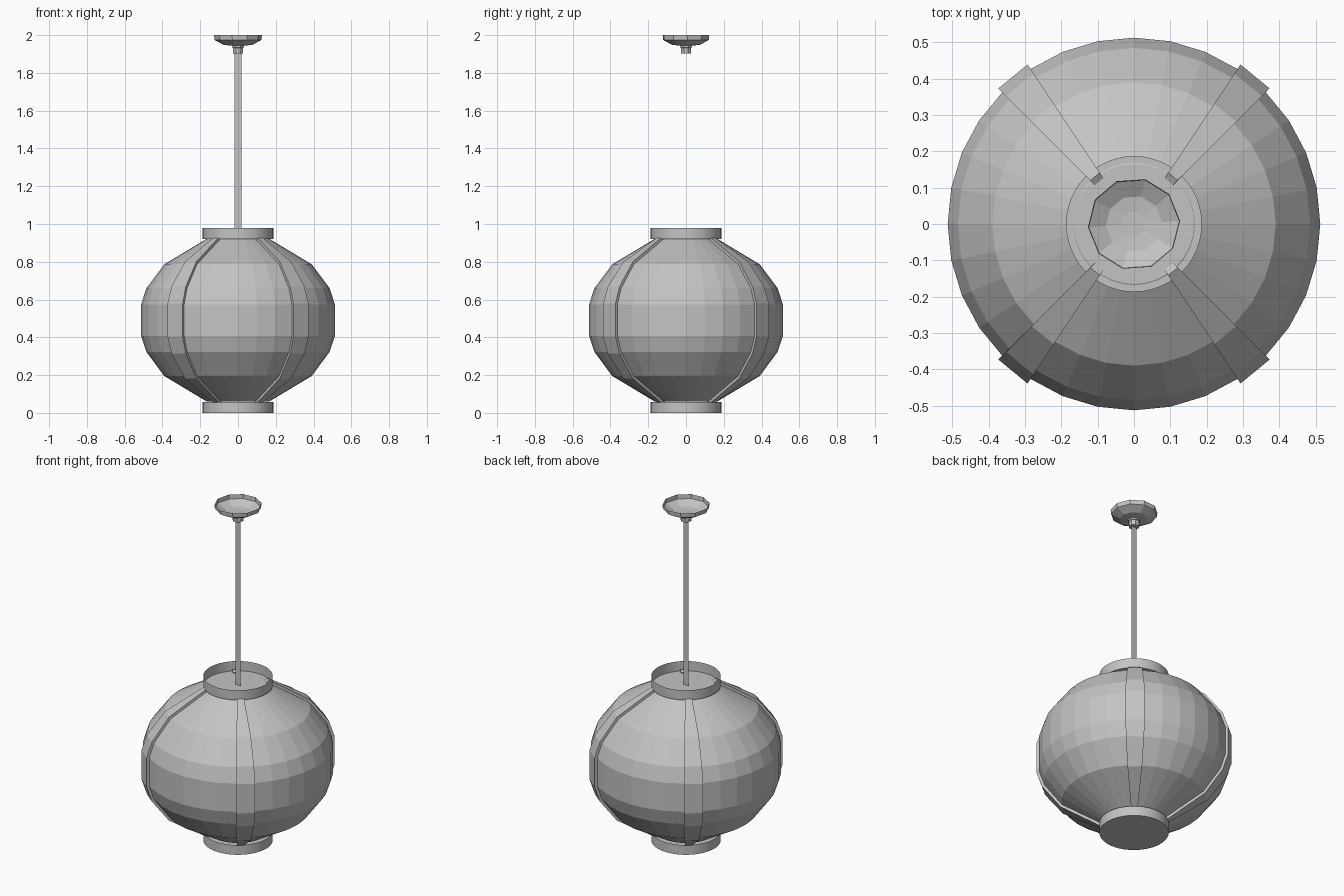
import bpy, bmesh
from math import cos, sin, radians, pi

if "Cube" in bpy.data.objects:
    bpy.data.objects.remove(bpy.data.objects["Cube"], do_unlink=True)

grey = bpy.data.materials.new("plain_grey")
grey.use_nodes = True
grey.diffuse_color = (0.55, 0.55, 0.55, 1)
grey.node_tree.nodes["Principled BSDF"].inputs["Base Color"].default_value = grey.diffuse_color


def finish(name, bm, recalc=True):
    if recalc:
        bmesh.ops.recalc_face_normals(bm, faces=bm.faces)
    mesh = bpy.data.meshes.new(name)
    bm.to_mesh(mesh)
    bm.free()
    mesh.materials.append(grey)
    obj = bpy.data.objects.new(name, mesh)
    bpy.context.collection.objects.link(obj)
    return obj


def lathe(name, profile, sides, phase=0, cap_first=False, cap_last=False):
    """Revolve (radius, z) points around the vertical axis, listed from bottom to top."""
    bm = bmesh.new()
    rings = [[bm.verts.new((r * cos(phase + 2 * pi * i / sides),
                            r * sin(phase + 2 * pi * i / sides), z))
              for i in range(sides)] for r, z in profile]
    for low, high in zip(rings, rings[1:]):
        for i in range(sides):
            j = (i + 1) % sides
            bm.faces.new((low[i], low[j], high[j], high[i]))
    if cap_first:
        bm.faces.new(rings[0][::-1])
    if cap_last:
        bm.faces.new(rings[-1])
    return finish(name, bm, recalc=False)


# Faceted globe
upper = [(0.513, 0.575), (0.485, 0.66), (0.39, 0.787), (0.165, 0.922)]
lower = [(r, 0.982 - z) for r, z in reversed(upper)]
lathe("globe", lower + upper, 32, cap_first=True, cap_last=True)

# Collars: shallow cups open at the top
for name, z in (("bottom_collar", 0.0), ("top_collar", 0.92)):
    collar = lathe(name, [(0.187, z), (0.187, z + 0.058)], 48, cap_first=True)
    for face in collar.data.polygons:
        face.use_smooth = len(face.vertices) == 4
    for edge in collar.data.edges:
        a, b = (collar.data.vertices[v].co.z for v in edge.vertices)
        edge.use_edge_sharp = abs(a - b) < 0.001

# Four raised ribs, one globe segment wide, mirrored across both axes
rib_upper = [(0.528, 0.578), (0.498, 0.668), (0.398, 0.8), (0.17, 0.937)]
outer = [(r, 0.982 - z) for r, z in reversed(rib_upper)] + rib_upper
inner = [(r - 0.018, 0.491 + (z - 0.491) * 0.975) for r, z in outer]
edges = (radians(45), radians(56.25))
for name, sx, sy in (("back_left_rib", 1, 1), ("back_right_rib", -1, 1),
                     ("front_left_rib", 1, -1), ("front_right_rib", -1, -1)):
    bm = bmesh.new()
    loops = []
    for (ro, zo), (ri, zi) in zip(outer, inner):
        corners = [(ro, zo, edges[0]), (ro, zo, edges[1]),
                   (ri, zi, edges[1]), (ri, zi, edges[0])]
        loops.append([bm.verts.new((sx * r * cos(a), sy * r * sin(a), z))
                      for r, z, a in corners])
    for low, high in zip(loops, loops[1:]):
        for i in range(4):
            j = (i + 1) % 4
            bm.faces.new((low[i], low[j], high[j], high[i]))
    bm.faces.new(loops[0])
    bm.faces.new(loops[-1])
    finish(name, bm)

# Flat hanging rod
bm = bmesh.new()
bm.faces.new([bm.verts.new((x, 0, z)) for x, z in
              ((-0.018, 0.92), (0.018, 0.92), (0.018, 1.91), (-0.018, 1.91))])
finish("hanging_rod", bm, recalc=False)

# Ceiling canopy, an open faceted bowl, with its rod socket
lathe("ceiling_canopy", [(0.035, 1.944), (0.078, 1.949), (0.125, 1.975), (0.127, 2.0)],
      10, radians(4), cap_first=True)
lathe("rod_socket", [(0.029, 1.902), (0.029, 1.933), (0.034, 1.935), (0.034, 1.947)],
      8, radians(22.5), cap_first=True, cap_last=True)
